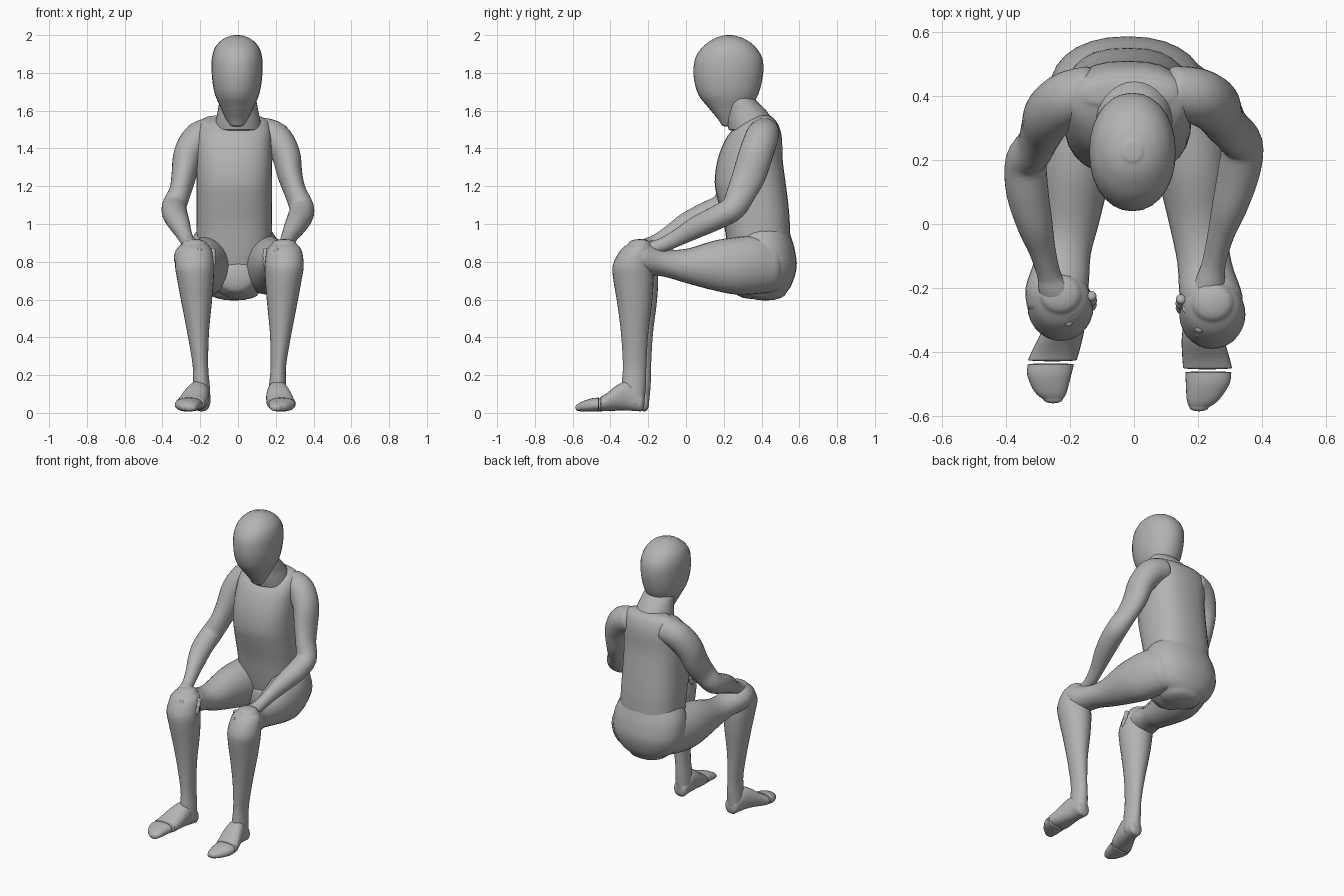
import bpy, bmesh, math
from mathutils import Vector

cube = bpy.data.objects.get("Cube")
if cube:
    bpy.data.objects.remove(cube, do_unlink=True)

grey = bpy.data.materials.new("clay_grey")
grey.use_nodes = True
COLOUR = (0.45, 0.45, 0.45, 1)
grey.diffuse_color = COLOUR
grey.node_tree.nodes["Principled BSDF"].inputs["Base Color"].default_value = COLOUR


def spline(rows, steps):
    """Interpolate rows of numbers with a Catmull-Rom curve."""
    out = []
    for i in range(len(rows) - 1):
        p = [rows[max(0, min(len(rows) - 1, i + k))] for k in (-1, 0, 1, 2)]
        for s in range(steps):
            t = s / steps
            out.append([b + 0.5 * t * (c - a + t * (2 * a - 5 * b + 4 * c - d
                        + t * (3 * (b - c) + d - a))) for a, b, c, d in zip(*p)])
    return out + [list(rows[-1])]


def loft(name, rows, axis=None, caps=(0.03, 0.03), power=2.0, sides=28, steps=4):
    """Skin rings (x, y, z, half width, half depth) and close both ends with domes."""
    rings = spline(rows, steps)
    pts = [Vector(r[:3]) for r in rings]
    last = len(pts) - 1
    frames = []
    for i, r in enumerate(rings):
        t = Vector(axis) if axis else pts[min(i + 1, last)] - pts[max(i - 1, 0)]
        frames.append((pts[i], t.normalized(), r[3], r[4]))

    def dome(frame, depth, sign):
        c, t, a, b = frame
        res = []
        for k in range(1, 5):
            w = k / 4.2 * math.pi / 2
            res.append((c + t * sign * depth * math.sin(w), t, a * math.cos(w), b * math.cos(w)))
        return res

    frames = dome(frames[0], caps[0], -1)[::-1] + frames + dome(frames[-1], caps[1], 1)
    bm = bmesh.new()
    loops = []
    for c, t, a, b in frames:
        u = (Vector((1, 0, 0)) - t * t.x).normalized()
        v = t.cross(u)
        loop = []
        for k in range(sides):
            co, si = math.cos(k * math.tau / sides), math.sin(k * math.tau / sides)
            x = math.copysign(abs(co) ** (2 / power), co) * a
            y = math.copysign(abs(si) ** (2 / power), si) * b
            loop.append(bm.verts.new(c + u * x + v * y))
        loops.append(loop)
    for p, q in zip(loops, loops[1:]):
        for k in range(sides):
            n = (k + 1) % sides
            bm.faces.new((p[k], p[n], q[n], q[k]))
    bm.faces.new(loops[0][::-1])
    bm.faces.new(loops[-1])
    bmesh.ops.recalc_face_normals(bm, faces=bm.faces)
    mesh = bpy.data.meshes.new(name)
    bm.to_mesh(mesh)
    bm.free()
    mesh.materials.append(grey)
    ob = bpy.data.objects.new(name, mesh)
    bpy.context.collection.objects.link(ob)
    bpy.ops.object.select_all(action="DESELECT")
    ob.select_set(True)
    bpy.context.view_layer.objects.active = ob
    bpy.ops.object.shade_smooth_by_angle(angle=math.radians(45))


def upright(x, rows):
    """Rings from (z, front y, back y, half width)."""
    return [(x, (f + b) / 2, z, w, (b - f) / 2) for z, f, b, w in rows]


UP, FORWARD, DOWN = (0, 0, 1), (0, -1, 0), (0, 0, -1)

# Head, neck, torso and pelvis
loft("head", upright(-0.005, [
    (1.53, .185, .25, .04), (1.56, .165, .30, .06), (1.62, .115, .345, .088),
    (1.68, .068, .38, .115), (1.75, .045, .401, .13), (1.82, .04, .41, .135),
    (1.88, .05, .403, .133), (1.93, .081, .374, .119), (1.965, .122, .336, .092),
    (1.985, .157, .298, .063), (1.995, .19, .265, .035)]),
    UP, (0.015, 0.005), 2.1)
loft("neck", upright(0, [
    (1.68, .20, .345, .09), (1.64, .20, .385, .1), (1.60, .207, .425, .107),
    (1.55, .213, .458, .118), (1.50, .225, .475, .127)]), DOWN, (0.01, 0.01))
loft("torso", upright(-0.02, [
    (0.72, .25, .52, .13), (0.85, .225, .55, .19), (1.0, .20, .55, .2),
    (1.12, .17, .54, .2), (1.22, .152, .527, .2), (1.34, .167, .512, .2),
    (1.45, .21, .508, .198), (1.51, .26, .495, .192), (1.545, .31, .477, .18),
    (1.565, .36, .457, .15)]), UP, (0.04, 0.012), 2.5)
loft("pelvis", upright(-0.02, [
    (0.635, .31, .53, .13), (0.68, .27, .56, .2), (0.77, .25, .586, .24),
    (0.86, .24, .577, .242), (0.92, .245, .56, .225), (0.96, .26, .547, .2)]),
    UP, (0.04, 0.03), 2.2)
loft("crotch", [(-.01, .38, .715, .15, .115), (-.01, .30, .715, .125, .105),
                (-.01, .255, .72, .10, .085)], FORWARD, (.03, .03))

# Legs: the right one is the mirrored left, set back a little, with the foot turned out
thigh = [(.11, .46, .78, .12, .14), (.14, .38, .785, .125, .155), (.168, .27, .778, .125, .152),
         (.185, .15, .78, .112, .132), (.20, 0, .778, .09, .09), (.22, -.12, .795, .085, .073),
         (.24, -.22, .82, .098, .088), (.245, -.28, .82, .09, .08)]
shin = [(.245, -.245, .895, .065, .06), (.245, -.26, .86, .092, .088), (.245, -.282, .78, .103, .106),
        (.24, -.278, .70, .096, .106), (.234, -.272, .58, .08, .092), (.226, -.272, .42, .057, .072),
        (.214, -.272, .25, .041, .062), (.21, -.276, .15, .045, .064), (.21, -.275, .06, .05, .055)]
foot = [(.21, -.24, .058, .045, .05), (.21, -.30, .09, .054, .078), (.215, -.36, .082, .066, .068),
        (.225, -.42, .057, .074, .047), (.23, -.45, .048, .076, .038)]
toes = [(.232, -.464, .045, .072, .036), (.23, -.50, .042, .068, .035),
        (.215, -.55, .034, .05, .026), (.203, -.573, .028, .03, .018)]
for side, sign, back, inward, turn in (("left", 1, 0, 0, 0), ("right", -1, .025, .015, .2)):
    def place(rows, shift=0, twist=0):
        return [(sign * (x - shift + twist * (-.25 - y)), y + (back if y < 0 else 0), z, a, b)
                for x, y, z, a, b in rows]
    loft(side + "_thigh", place(thigh), FORWARD, (.06, .03))
    loft(side + "_shin", place(shin, inward), DOWN, (.025, .04))
    loft(side + "_foot", place(foot, inward, turn), FORWARD, (.02, .004), 2.3)
    loft(side + "_toes", place(toes, inward, turn), FORWARD, (.004, .012), 2.3)

# Arms: shoulder, upper arm, elbow, forearm and palm in one sweep
left_arm = [(.12, .415, 1.485, .08, .08), (.195, .40, 1.455, .086, .088), (.252, .37, 1.37, .077, .09),
            (.275, .335, 1.26, .066, .088), (.303, .295, 1.17, .058, .077), (.337, .25, 1.085, .065, .067),
            (.328, .165, 1.035, .066, .063), (.30, .06, .985, .056, .058), (.272, -.03, .935, .042, .046),
            (.25, -.12, .89, .037, .038), (.235, -.19, .87, .047, .036), (.205, -.27, .85, .052, .032)]
right_arm = [(-.13, .415, 1.485, .08, .08), (-.205, .39, 1.455, .086, .088), (-.264, .345, 1.37, .077, .09),
             (-.286, .30, 1.26, .066, .088), (-.307, .245, 1.17, .058, .077), (-.337, .195, 1.095, .065, .067),
             (-.333, .10, 1.05, .066, .063), (-.31, 0, 1.0, .056, .058), (-.287, -.08, .95, .042, .046),
             (-.265, -.16, .905, .037, .038), (-.25, -.205, .89, .047, .036), (-.205, -.27, .86, .052, .032)]
loft("left_arm", left_arm)
loft("right_arm", right_arm)

# Fingers curl over the inner front of each knee, from a first to a last knuckle
hands = {"left": ((.147, -.235, .86), (.205, -.325, .86), (-.003, -.042, -.09)),
         "right": ((-.133, -.225, .86), (-.205, -.305, .86), (.003, -.042, -.09))}
for side, (first, last, reach) in hands.items():
    first, last, reach = Vector(first), Vector(last), Vector(reach)
    for i in range(4):
        base = first.lerp(last, i / 3)
        rows = []
        for k, r in enumerate((.016, .013, .017, .012, .015, .011)):
            p = base + reach * (k / 5) * (1 - .12 * abs(i - 1.5))
            rows.append((p.x, p.y, p.z, r, r))
        loft(f"{side}_finger_{i + 1}", rows, None, (.012, .012), sides=12, steps=3)

# Thumbs lie along the inner thigh
loft("left_thumb", [(.215, -.17, .865, .018, .018), (.185, -.17, .85, .014, .014),
                    (.155, -.185, .82, .015, .015)], None, (.012, .012), sides=12)
loft("right_thumb", [(-.225, -.21, .88, .018, .018), (-.18, -.225, .86, .014, .014),
                     (-.145, -.235, .83, .015, .015)], None, (.012, .012), sides=12)
